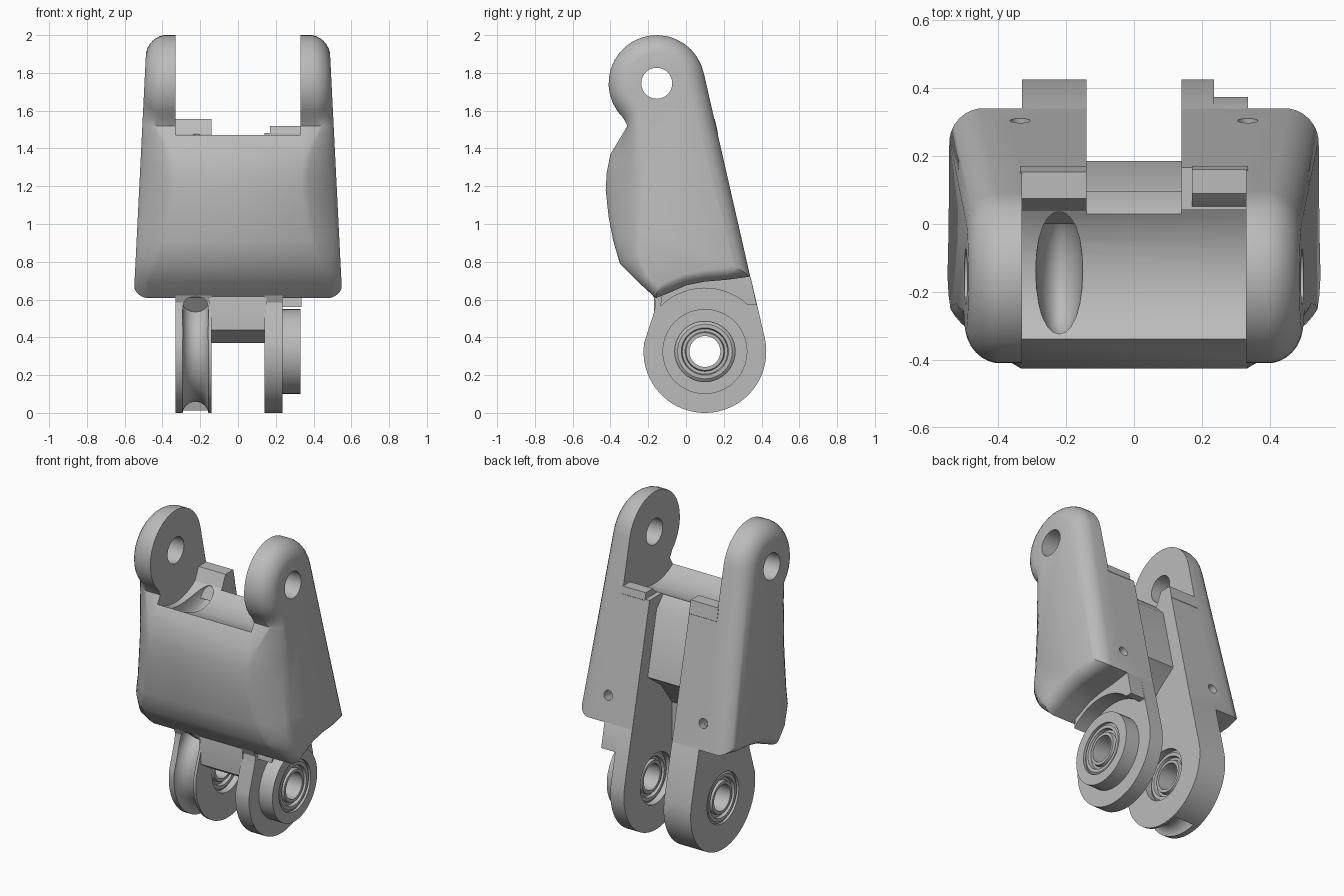
import bpy, bmesh
from math import sin, cos, pi, radians
from mathutils import Vector

if "Cube" in bpy.data.objects:
    bpy.data.objects.remove(bpy.data.objects["Cube"])

grey = bpy.data.materials.new("light grey")
grey.use_nodes = True
COLOUR = (0.5, 0.5, 0.5, 1)
grey.diffuse_color = COLOUR
grey.node_tree.nodes["Principled BSDF"].inputs["Base Color"].default_value = COLOUR

EAR = Vector((-0.155, 1.745))   # upper pivot (y, z)
HUB = Vector((0.10, 0.325))     # lower pivot (y, z)


def arc(c, r, a0, a1, n):
    return [(c[0] + r * cos(radians(a0 + (a1 - a0) * i / n)),
             c[1] + r * sin(radians(a0 + (a1 - a0) * i / n))) for i in range(n + 1)]


def skin(name, rings, closed=False):
    """Join equal rings of points with quads, capping or closing the ends."""
    bm = bmesh.new()
    loops = [[bm.verts.new(p) for p in ring] for ring in rings]
    n = len(loops[0])
    pairs = list(zip(loops, loops[1:] + loops[:1])) if closed else list(zip(loops, loops[1:]))
    for a, b in pairs:
        for i in range(n):
            j = (i + 1) % n
            bm.faces.new((a[i], a[j], b[j], b[i]))
    if not closed:
        bm.faces.new(loops[0])
        bm.faces.new(loops[-1])
    bmesh.ops.recalc_face_normals(bm, faces=bm.faces)
    me = bpy.data.meshes.new(name)
    bm.to_mesh(me)
    bm.free()
    me.materials.append(grey)
    ob = bpy.data.objects.new(name, me)
    bpy.context.collection.objects.link(ob)
    return ob


def prism(name, profile, x0, x1):
    return skin(name, [[(x, y, z) for y, z in profile] for x in (x0, x1)])


def disc(name, c, r, x0, x1, n=40):
    return prism(name, arc(c, r, 0, 360 - 360 / n, n - 1), x0, x1)


def lathe(name, c, section):
    """Revolve a closed (x, radius) section round an x axis through c."""
    rings = []
    for k in range(40):
        a = 2 * pi * k / 40
        rings.append([(x, c[0] + r * cos(a), c[1] + r * sin(a)) for x, r in section])
    return skin(name, rings, closed=True)


def cut(ob, cutters):
    bpy.context.view_layer.objects.active = ob
    for c in cutters:
        c.hide_render = True
        m = ob.modifiers.new("cut", "BOOLEAN")
        m.operation = "DIFFERENCE"
        m.solver = "EXACT"
        m.object = c
        bpy.ops.object.modifier_apply(modifier=m.name)
    for c in cutters:
        bpy.data.objects.remove(c)


# Shell: side outline with chamfered flanks, narrowing toward the ears
front = [(-0.31, 1.52), (-0.40, 1.37), (-0.42, 1.27), (-0.425, 1.18), (-0.41, 1.04),
         (-0.385, 0.91), (-0.35, 0.79), (-0.25, 0.69), (-0.16, 0.607)]
under = [(-0.09, 0.635), (0.0, 0.675), (0.10, 0.695), (0.22, 0.705)]
corner = (0.34, 0.722)
outline = arc(EAR, 0.255, 12.5, 226, 20) + front + under + [corner]


def flank():
    n = len(outline)
    rings = []
    for step in range(7):
        f = step / 6
        a = f * pi / 2
        ring = []
        for i, (y, z) in enumerate(outline):
            here, p, q = (Vector(v) for v in (outline[i], outline[i - 1], outline[(i + 1) % n]))
            t = ((q - here).normalized() + (here - p).normalized()).normalized()
            rx, d, straight = 0.09, 0.095, 0.2
            if y < -0.34 and z < 1.45:          # broad chamfer beside the front panel
                rx = d = -0.235 - y
                straight = 0.65
            elif (y, z) in under or (y, z) in front:
                rx, d = 0.075, 0.06
            elif (y, z) == corner:
                d = 0.11
            inset = straight * f + (1 - straight) * (1 - cos(a))
            out = straight * f + (1 - straight) * sin(a)
            o = here + Vector((-t.y, t.x)) * d * inset
            width = 0.55 - 0.05 * (o.y - 0.65)
            ring.append((width - rx * (1 - out), o.x, o.y))
        rings.append(ring)
    return rings


right = flank()
left = [[(-x, y, z) for x, y, z in ring] for ring in reversed(right)]
shell = skin("shell", left + right)

# Clearance between the ears, rear slot, pivot holes, cord recess, screw holes
saddle = prism("saddle_cutter", [(-0.7, 1.48)] + arc(EAR, 0.33, 233, 307, 12)
               + [(0.5, 1.48), (0.5, 2.3), (-0.7, 2.3)], -0.33, 0.33)
slot = prism("slot_cutter", [(-0.06, 0.3), (0.7, 0.3), (0.7, 1.6), (0.03, 1.6), (0.03, 1.47),
                             (0.095, 1.4), (0.185, 1.0), (0.05, 0.9), (-0.06, 0.75)], -0.14, 0.14)
pivot = disc("pivot_cutter", EAR, 0.082, -1, 1)
bpy.ops.mesh.primitive_uv_sphere_add(segments=24, ring_count=16, location=(-0.22, -0.14, 1.43))
recess = bpy.context.object
recess.scale = (0.07, 0.19, 0.13)
cutters = [saddle, slot, pivot, recess]
for sx in (-1, 1):
    bpy.ops.mesh.primitive_cylinder_add(vertices=16, radius=0.03, depth=0.3,
                                        location=(sx * 0.335, 0.31, 0.88), rotation=(radians(-77.5), 0, 0))
    cutters.append(bpy.context.object)
cut(shell, cutters)

# Knuckle legs running down from the shell
leg = arc(HUB, 0.325, 172, 372.5, 36) + [(0.342, 0.72), (0.26, 0.85), (-0.1, 0.85),
                                         (-0.2, 0.68), (-0.16, 0.585), (-0.17, 0.53)]
pulley_leg = prism("pulley_leg", leg, -0.33, -0.14)
plain_leg = prism("plain_leg", leg, 0.14, 0.235)
boss = disc("hub_boss", HUB, 0.225, 0.23, 0.33)

# Cord groove round the front and bottom of the pulley leg
groove = []
for k in range(25):
    a = radians(128 + 157 * k / 24)
    ring = []
    for j in range(16):
        b = 2 * pi * j / 16
        r = 0.335 + 0.07 * cos(b)
        ring.append((-0.225 + 0.07 * sin(b), HUB.x + r * cos(a), HUB.y + r * sin(a)))
    groove.append(ring)
cut(pulley_leg, [skin("groove_cutter", groove), disc("bore_cutter", HUB, 0.16, -1, 1)])
cut(plain_leg, [disc("bore_cutter", HUB, 0.16, -1, 1)])
cut(boss, [disc("bore_cutter", HUB, 0.16, -1, 1)])

# Bearings set in the bores
parts = [shell, pulley_leg, plain_leg, boss]
for name, x0, x1 in (("pulley_bearing", -0.325, -0.17), ("plain_bearing", 0.17, 0.325)):
    parts.append(lathe(name, HUB, [
        (x0, 0.145), (x0 + 0.015, 0.165), (x1 - 0.015, 0.165), (x1, 0.145), (x1, 0.125),
        (x1 - 0.02, 0.12), (x1 - 0.02, 0.105), (x1, 0.1), (x1, 0.082),
        (x0, 0.082), (x0, 0.1), (x0 + 0.02, 0.105), (x0 + 0.02, 0.12), (x0, 0.125)]))

# Bridge joining the legs, guard over the boss, and stops behind the saddle
parts.append(prism("bridge", [(-0.17, 0.44), (-0.06, 0.37), (-0.06, 0.7), (-0.15, 0.7),
                              (-0.17, 0.62)], -0.15, 0.15))
parts.append(prism("boss_guard", arc(HUB, 0.335, 135, 47, 14)
                   + [(0.374, 0.57), (0.342, 0.72), (0.28, 0.8), (-0.1, 0.8)], 0.2, 0.335))
parts.append(prism("tall_stop", [(0.0, 1.40), (0.03, 1.46), (0.075, 1.555), (0.153, 1.555),
                                 (0.17, 1.475), (0.1, 1.38)], -0.335, -0.14))
parts.append(prism("low_stop", [(0.0, 1.40), (0.03, 1.46), (0.09, 1.52), (0.161, 1.52),
                                (0.17, 1.475), (0.1, 1.38)], 0.17, 0.335))

bpy.ops.object.select_all(action="DESELECT")
for ob in parts:
    ob.select_set(True)
bpy.context.view_layer.objects.active = shell
bpy.ops.object.shade_smooth_by_angle(angle=radians(32))
